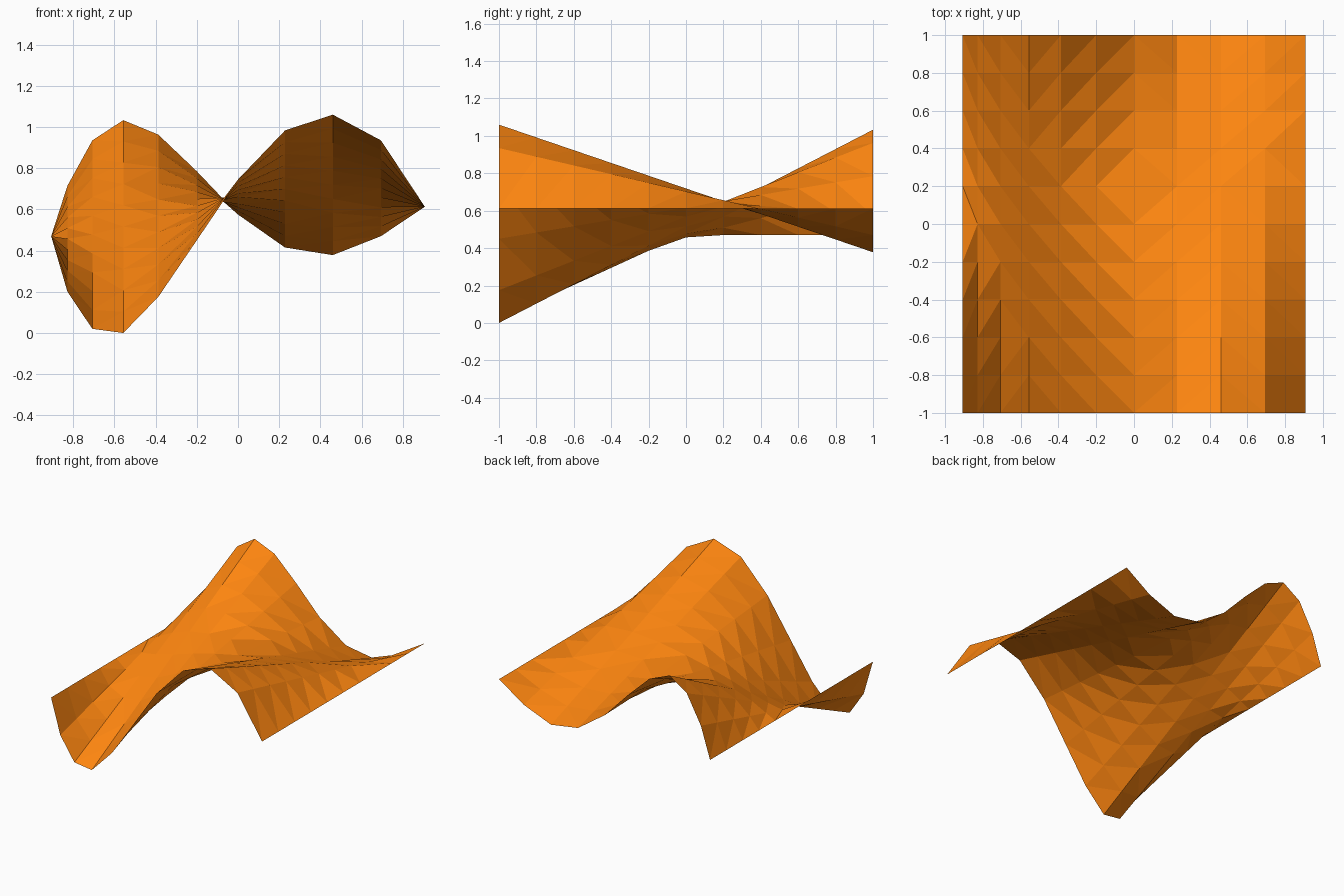
import bpy
import bmesh

if "Cube" in bpy.data.objects:
    bpy.data.objects.remove(bpy.data.objects["Cube"])

# Cross-section stations: (x, z on the front edge, z on the back edge)
STATIONS = [
    (-0.907, 0.47, 0.47), (-0.828, 0.20, 0.715), (-0.707, 0.02, 0.935),
    (-0.557, 0.00, 1.033), (-0.387, 0.175, 0.963), (-0.20, 0.45, 0.785),
    (0.00, 0.745, 0.575), (0.228, 0.983, 0.415), (0.46, 1.06, 0.378),
    (0.694, 0.935, 0.47), (0.907, 0.613, 0.613),
]
ROWS = 10

# Ruled sheet: straight lines run front to back between the two wave profiles
bm = bmesh.new()
grid = []
for j in range(ROWS + 1):
    t = j / ROWS
    grid.append([bm.verts.new((x, -1 + 2 * t, zf + (zb - zf) * t))
                 for x, zf, zb in STATIONS])
for low, high in zip(grid, grid[1:]):
    for i in range(len(STATIONS) - 1):
        bm.faces.new((low[i], low[i + 1], high[i + 1], high[i]))

# Twisted quads are split into flat triangles
bmesh.ops.triangulate(bm, faces=bm.faces[:], quad_method='SHORT_EDGE')

mesh = bpy.data.meshes.new("ruled_sheet")
bm.to_mesh(mesh)
bm.free()
sheet = bpy.data.objects.new("ruled_sheet", mesh)
bpy.context.collection.objects.link(sheet)

# Orange finish
orange = bpy.data.materials.new("orange")
orange.diffuse_color = (1.0, 0.24, 0.005, 1)
orange.use_nodes = True
orange.node_tree.nodes["Principled BSDF"].inputs["Base Color"].default_value = orange.diffuse_color
mesh.materials.append(orange)
